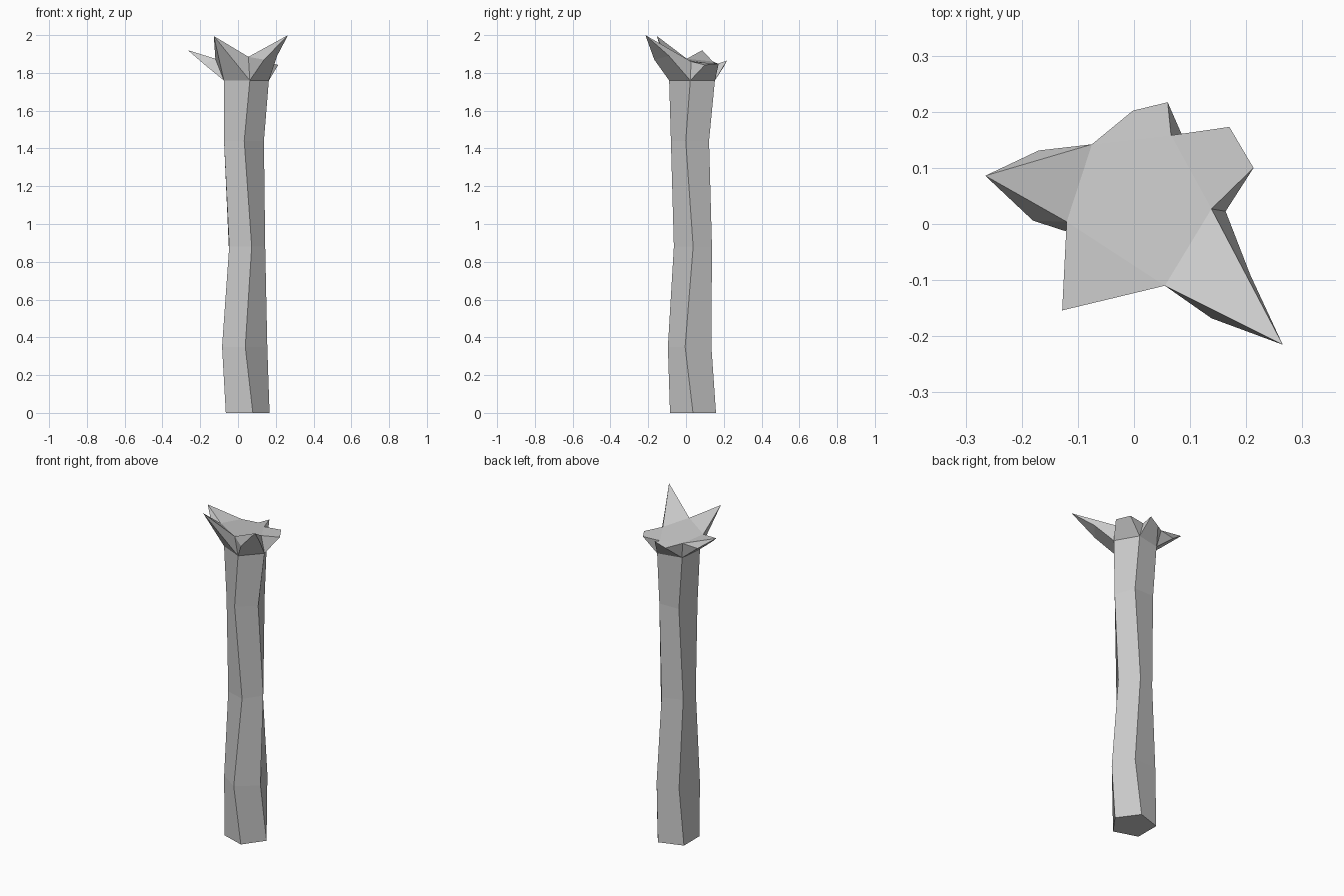
import bpy, bmesh
from math import sin, cos, radians

if "Cube" in bpy.data.objects:
    bpy.data.objects.remove(bpy.data.objects["Cube"])

bm = bmesh.new()
SIDES = 5


def pentagon(z, cx, cy, r, turn):
    angles = [radians(turn + 72 * i) for i in range(SIDES)]
    return [bm.verts.new((cx + r * cos(a), cy + r * sin(a), z)) for a in angles]


# Twisting five-sided trunk: height, centre x, centre y, radius, turn
levels = [
    (0.00, 0.039, 0.037, 0.128, 0),
    (0.35, 0.034, 0.030, 0.126, -16),
    (0.88, 0.038, 0.036, 0.106, 1),
    (1.44, 0.031, 0.031, 0.111, -17),
    (1.76, 0.036, 0.036, 0.128, -6),
]
rings = [pentagon(*lv) for lv in levels]
bm.faces.new(rings[0][::-1])
for low, high in zip(rings, rings[1:]):
    for i in range(SIDES):
        j = (i + 1) % SIDES
        bm.faces.new((low[i], low[j], high[j], high[i]))

# Broken top: one valley above each trunk corner
base = rings[-1]
valleys = [bm.verts.new(p) for p in (
    (0.138, 0.027, 1.86), (0.066, 0.158, 1.845), (-0.075, 0.142, 1.86),
    (-0.12, 0.004, 1.875), (0.055, -0.11, 1.885))]
bm.faces.new(valleys)

# Splinters between corners: outer rim points, first and last tip index
splinters = [
    ([(0.213, 0.10, 1.842), (0.17, 0.173, 1.848)], 0, 1),
    ([(0.06, 0.217, 1.865), (-0.002, 0.202, 1.835)], 0, 1),
    ([(-0.17, 0.131, 1.85), (-0.265, 0.086, 1.92), (-0.18, 0.006, 1.846)], 1, 1),
    ([(-0.128, -0.154, 1.995)], 0, 0),
    ([(0.138, -0.168, 1.87), (0.265, -0.215, 2.0), (0.207, -0.09, 1.89)], 1, 1),
]
for i, (points, first, last) in enumerate(splinters):
    j = (i + 1) % SIDES
    rim = [bm.verts.new(p) for p in points]
    # top facet
    bm.faces.new([valleys[i]] + rim[first:last + 1] + [valleys[j]])
    # outer facets
    if len(rim) == 1:
        bm.faces.new((base[i], base[j], rim[0]))
    else:
        bm.faces.new((base[i], base[j], rim[-1], rim[0]))
    if len(rim) == 3:
        bm.faces.new((rim[0], rim[2], rim[1]))
    # side facets
    near = [base[i]] + rim[:first + 1]
    for a, b in zip(near, near[1:]):
        bm.faces.new((a, b, valleys[i]))
    far = rim[last:] + [base[j]]
    for a, b in zip(far, far[1:]):
        bm.faces.new((a, b, valleys[j]))

bmesh.ops.recalc_face_normals(bm, faces=bm.faces)
mesh = bpy.data.meshes.new("broken_trunk")
bm.to_mesh(mesh)
bm.free()
trunk = bpy.data.objects.new("broken_trunk", mesh)
bpy.context.collection.objects.link(trunk)
